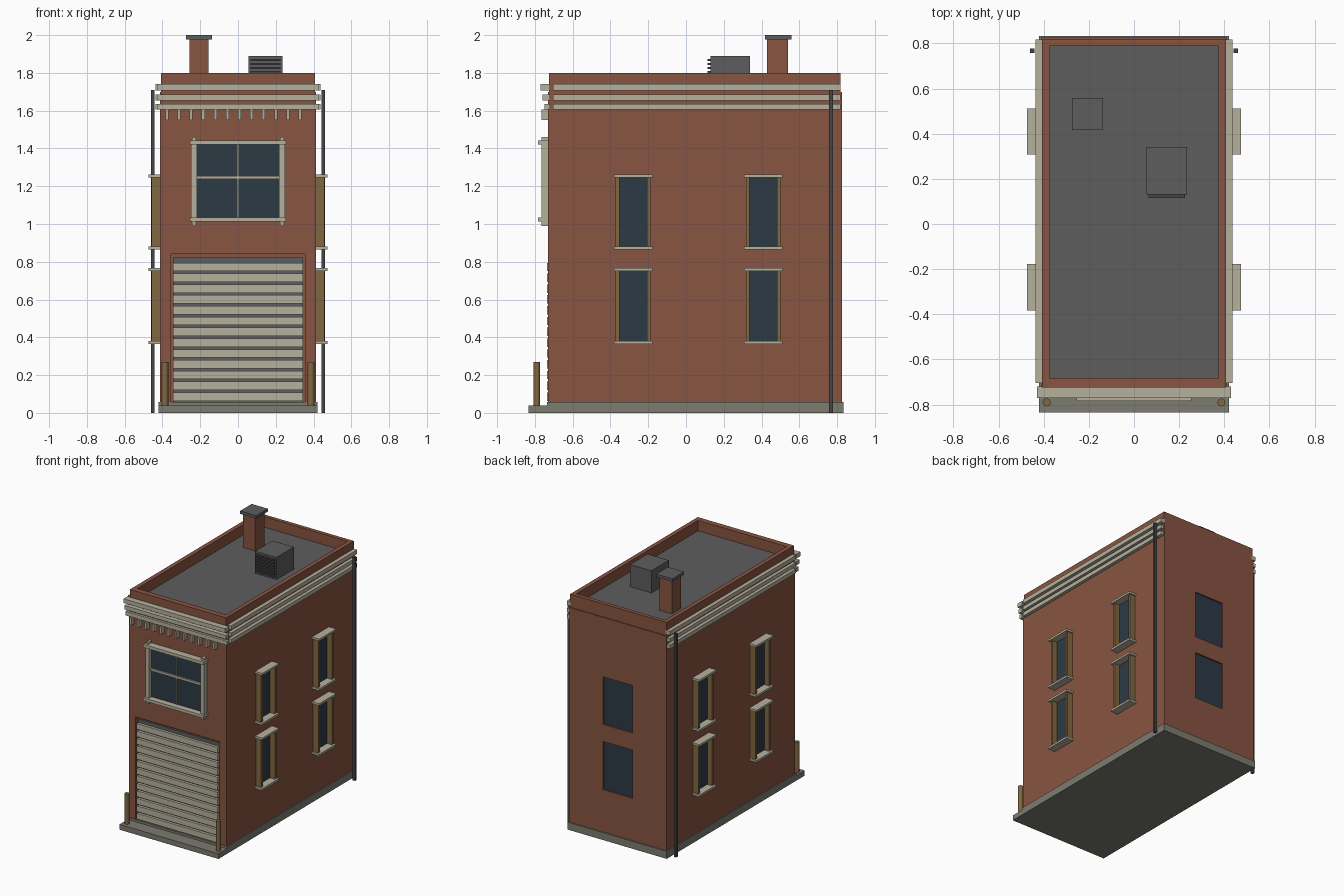
import bpy
import bmesh
import math
from mathutils import Vector

if "Cube" in bpy.data.objects:
    bpy.data.objects.remove(bpy.data.objects["Cube"], do_unlink=True)


def material(name, rgb):
    m = bpy.data.materials.new(name)
    m.use_nodes = True
    colour = (*rgb, 1)
    m.diffuse_color = colour
    for node in m.node_tree.nodes:
        if node.type == 'BSDF_PRINCIPLED':
            node.inputs["Base Color"].default_value = colour
            node.inputs["Roughness"].default_value = 0.8
    return m


BRICK = material("brick red", (.25, .089, .054))
TRIM = material("cream trim", (.47, .44, .34))
GLASS = material("dark blue glass", (.026, .042, .06))
ROOF = material("roof grey", (.11, .11, .11))
METAL = material("dark metal", (.06, .06, .064))
OCHRE = material("ochre", (.22, .14, .055))
CONCRETE = material("concrete", (.2, .2, .165))


def finish(name, bm, mat):
    mesh = bpy.data.meshes.new(name)
    bm.to_mesh(mesh)
    bm.free()
    mesh.materials.append(mat)
    ob = bpy.data.objects.new(name, mesh)
    bpy.context.collection.objects.link(ob)
    return ob


def box(name, x, y, z, mat):
    """Axis-aligned box from three (low, high) ranges."""
    bm = bmesh.new()
    bmesh.ops.create_cube(bm, size=1)
    for v in bm.verts:
        v.co = Vector([(r[0] + r[1]) / 2 + c * (r[1] - r[0])
                       for c, r in zip(v.co, (x, y, z))])
    return finish(name, bm, mat)


def side_box(name, side, x, y, z, mat):
    """Box on the left (+1) or right (-1) flank."""
    return box(name, sorted((side * x[0], side * x[1])), y, z, mat)


def cut(target, *ranges):
    """Subtract a box and bake the result."""
    cutter = box("cutter", *ranges, BRICK)
    cutter.hide_render = True
    mod = target.modifiers.new("cut", 'BOOLEAN')
    mod.operation = 'DIFFERENCE'
    mod.solver = 'EXACT'
    mod.object = cutter
    bpy.context.view_layer.update()
    graph = bpy.context.evaluated_depsgraph_get()
    mesh = bpy.data.meshes.new_from_object(target.evaluated_get(graph))
    target.modifiers.clear()
    target.data = mesh
    bpy.data.objects.remove(cutter, do_unlink=True)


STOREYS = ((.38, .75), (.88, 1.245))
SIDES = (("left", 1), ("right", -1))

# Foundation and front apron
box("foundation", (-.42, .42), (-.735, .833), (0, .057), CONCRETE)
box("front_apron", (-.42, .42), (-.835, -.735), (0, .04), CONCRETE)

# Brick body with door recess and rear window recesses
body = box("brick_body", (-.412, .412), (-.73, .825), (.05, 1.7), BRICK)
cut(body, (-.355, .355), (-.9, -.7), (.057, .84))
for low, high in STOREYS:
    cut(body, (-.125, .125), (.81, .9), (low, high))
    box("rear_window_glass", (-.125, .125), (.805, .813), (low, high), GLASS)

# Parapet ring and flat roof
parapet = box("parapet", (-.408, .408), (-.725, .818), (1.69, 1.8), BRICK)
cut(parapet, (-.375, .375), (-.682, .788), (1.6, 1.9))
box("roof_deck", (-.376, .376), (-.683, .789), (1.69, 1.72), ROOF)

# Cornice bands on the front and both flanks, with dentils
for low, high, front in ((1.708, 1.74, -.77), (1.655, 1.685, -.76),
                         (1.605, 1.636, -.748)):
    box("front_cornice", (-.43, .43), (front, -.72), (low, high), TRIM)
    for label, s in SIDES:
        side_box(label + "_cornice", s, (.4, .437), (-.705, .818), (low, high), TRIM)
for i in range(12):
    cx = -.376 + i * .064
    box("dentil", (cx - .008, cx + .008), (-.765, -.725), (1.55, 1.606), TRIM)

# Roller door
box("door_backing", (-.345, .345), (-.715, -.69), (.05, .822), ROOF)
pitch = .0572
for i in range(13):
    z = .064 + i * pitch
    box("door_slat", (-.343, .343), (-.735, -.71), (z, z + .044), TRIM)

# Front window
box("front_window_glass", (-.225, .225), (-.737, -.728), (1.02, 1.43), GLASS)
for label, s in SIDES:
    side_box(label + "_front_jamb", s, (.217, .248), (-.765, -.725), (1.01, 1.44), TRIM)
    side_box(label + "_frame_ear", s, (.222, .243), (-.765, -.725), (.99, 1.46), TRIM)
for name, z in (("front_sill", (1.012, 1.034)), ("front_lintel", (1.42, 1.443))):
    box(name, (-.255, .255), (-.783, -.725), z, TRIM)
box("window_rail", (-.22, .22), (-.75, -.73), (1.238, 1.255), TRIM)
box("window_mullion", (-.004, .004), (-.745, -.73), (1.03, 1.425), TRIM)

# Side windows, downpipes and bollards
for label, s in SIDES:
    for cy in (-.28, .41):
        for low, high in STOREYS:
            side_box(label + "_glass", s, (.408, .416),
                     (cy - .085, cy + .085), (low, high), GLASS)
            for e in (-1, 1):
                jamb = sorted((cy + e * .073, cy + e * .092))
                side_box(label + "_jamb", s, (.405, .457), jamb, (low, high), OCHRE)
            for z in (low - .016, high):
                side_box(label + "_ledge", s, (.405, .473),
                         (cy - .102, cy + .102), (z, z + .016), TRIM)
    side_box(label + "_downpipe", s, (.441, .461), (.757, .777), (0, 1.71), METAL)

    bm = bmesh.new()
    bmesh.ops.create_cone(bm, cap_ends=True, segments=12, radius1=.018,
                          radius2=.018, depth=.23)
    bmesh.ops.translate(bm, vec=(s * .387, -.79, .155), verts=bm.verts)
    post = finish(label + "_bollard", bm, OCHRE)
    post.data.shade_smooth()
    post.data.set_sharp_from_angle(angle=math.radians(40))

# Chimney
box("chimney", (-.258, -.155), (.43, .54), (1.71, 1.98), BRICK)
box("chimney_cap", (-.275, -.138), (.417, .558), (1.978, 2), ROOF)

# Rooftop ventilation unit
box("vent_unit", (.055, .235), (.13, .34), (1.71, 1.89), ROOF)
for i in range(7):
    z = 1.737 + i * .021
    box("vent_slat", (.065, .225), (.115, .132), (z, z + .011), METAL)
